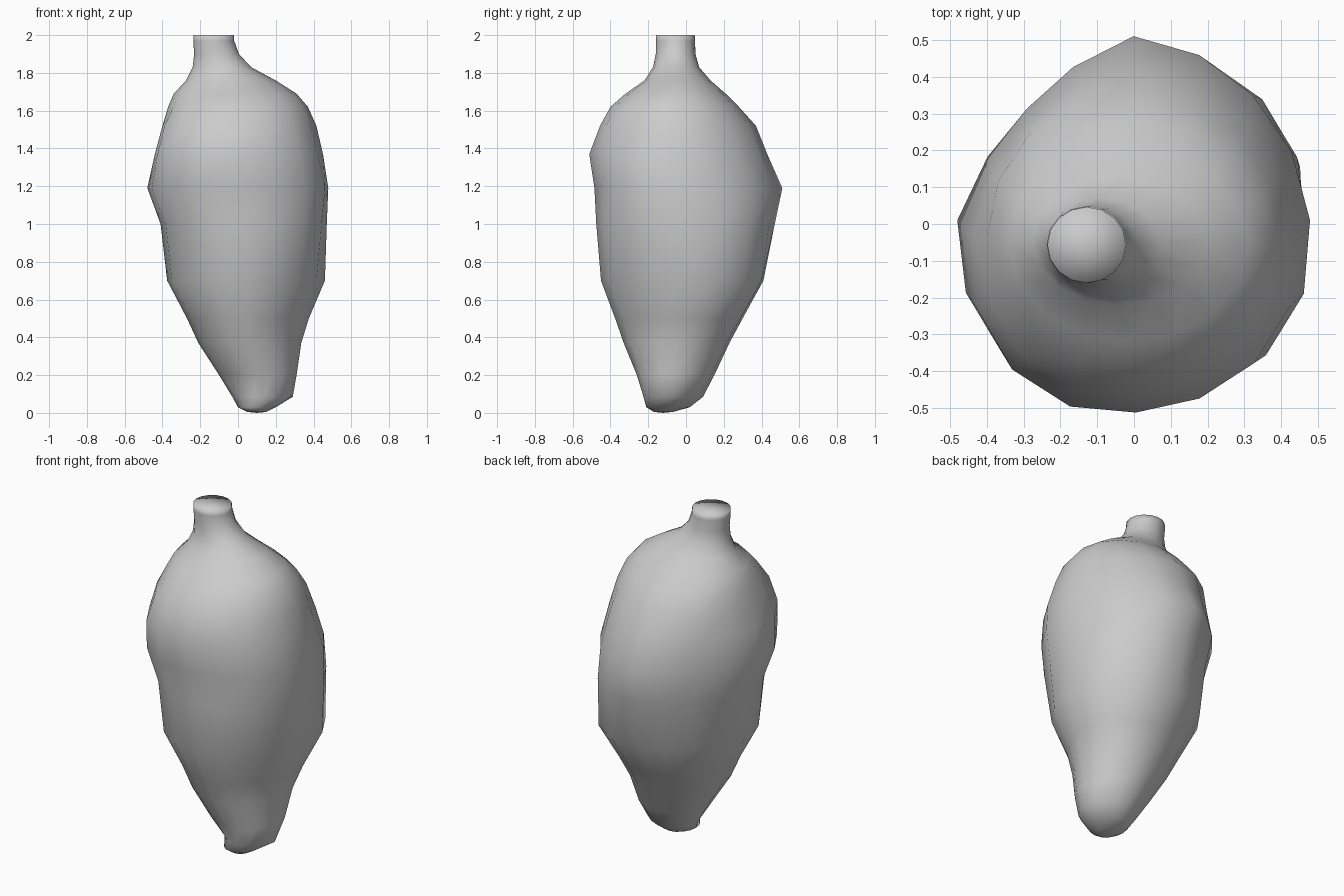
import bpy, bmesh, math
from mathutils import Vector

SIDES = 16
# Cross-sections: height, x min, x max, y min, y max
RINGS = [
    (0.005, 0.05, 0.15, -0.17, -0.07),
    (0.03, 0.00, 0.20, -0.21, 0.02),
    (0.085, -0.03, 0.29, -0.225, 0.09),
    (0.20, -0.10, 0.31, -0.26, 0.15),
    (0.37, -0.21, 0.335, -0.33, 0.23),
    (0.50, -0.27, 0.375, -0.375, 0.30),
    (0.70, -0.375, 0.46, -0.45, 0.41),
    (1.00, -0.41, 0.47, -0.475, 0.47),
    (1.19, -0.48, 0.478, -0.49, 0.51),
    (1.37, -0.44, 0.45, -0.512, 0.43),
    (1.52, -0.40, 0.415, -0.455, 0.37),
    (1.62, -0.37, 0.37, -0.40, 0.28),
    (1.69, -0.34, 0.31, -0.32, 0.21),
    (1.76, -0.275, 0.20, -0.22, 0.13),
    (1.83, -0.24, 0.07, -0.175, 0.07),
    (1.90, -0.232, 0.005, -0.16, 0.05),
    (1.97, -0.237, -0.02, -0.16, 0.048),
    (2.00, -0.235, -0.022, -0.16, 0.046),
]
# Lopsided swelling on the four diagonals (45, 135, 225, 315 degrees), by height
SWELL = {
    0.085: (-0.02, 0, -0.02, 0),
    0.37: (0.01, -0.01, 0, -0.02),
    0.50: (0.02, -0.01, 0, -0.03),
    0.70: (0.035, -0.02, 0.01, -0.02),
    1.00: (0.01, -0.04, 0.01, 0.01),
    1.19: (-0.02, -0.07, 0.02, 0.03),
    1.37: (-0.01, -0.03, 0.03, 0.01),
    1.52: (-0.015, 0, 0.03, 0),
}
DENT = Vector((0.2, -0.44, 1.2))

bm = bmesh.new()
loops = []
for z, x0, x1, y0, y1 in RINGS:
    loop = []
    for i in range(SIDES):
        a = 2 * math.pi * i / SIDES
        d = Vector((math.cos(a), math.sin(a), 0))
        p = Vector(((x0 + x1) / 2 + (x1 - x0) / 2 * d.x,
                    (y0 + y1) / 2 + (y1 - y0) / 2 * d.y, z))
        swell = SWELL.get(z, (0, 0, 0, 0))[int(4 * i / SIDES)]
        p += d * swell * abs(math.sin(2 * a))
        # shallow dent on the front
        r = (p - DENT).length
        if r < 0.25:
            p.y += 0.03 * (1 - r / 0.25)
        loop.append(bm.verts.new(p))
    loops.append(loop)

# skin between the sections
for a, b in zip(loops, loops[1:]):
    for i in range(SIDES):
        j = (i + 1) % SIDES
        bm.faces.new((a[i], a[j], b[j], b[i]))

# rounded foot and closed stem top
foot = bm.verts.new((0.1, -0.12, 0))
top = bm.verts.new((-0.128, -0.057, 2.0))
for i in range(SIDES):
    j = (i + 1) % SIDES
    bm.faces.new((foot, loops[0][j], loops[0][i]))
    bm.faces.new((top, loops[-1][i], loops[-1][j]))

bmesh.ops.recalc_face_normals(bm, faces=bm.faces)
for f in bm.faces:
    f.smooth = True
mesh = bpy.data.meshes.new("pod_body")
bm.to_mesh(mesh)
bm.free()
bpy.context.collection.objects.link(bpy.data.objects.new("pod_body", mesh))
